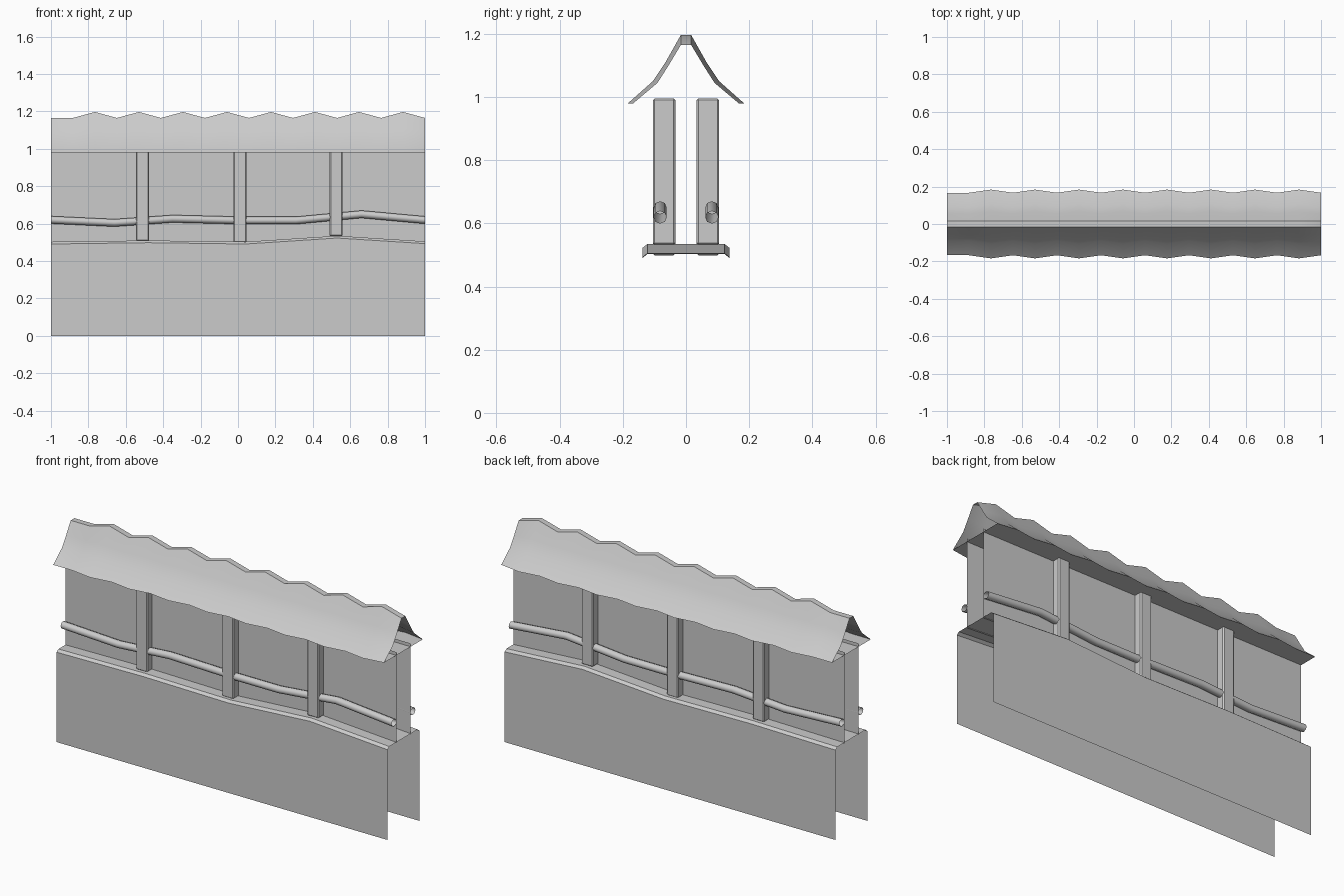
import bpy, bmesh, math
from mathutils import Vector

if "Cube" in bpy.data.objects:
    bpy.data.objects.remove(bpy.data.objects["Cube"])


def loft(name, sections, closed=False, smooth=0):
    """Skin a row of equal-length cross-sections; ends stay open."""
    bm = bmesh.new()
    rows = [[bm.verts.new(p) for p in s] for s in sections]
    n = len(rows[0])
    for a, b in zip(rows, rows[1:]):
        for i in range(n if closed else n - 1):
            j = (i + 1) % n
            bm.faces.new((a[i], b[i], b[j], a[j]))
    bmesh.ops.recalc_face_normals(bm, faces=bm.faces)
    # keep open sheets facing up / outward
    up = max(bm.faces, key=lambda f: f.calc_center_median().z)
    if up.normal.z < -0.01 or (abs(up.normal.z) <= 0.01 and up.normal.y > 0):
        bmesh.ops.reverse_faces(bm, faces=bm.faces)
    me = bpy.data.meshes.new(name)
    bm.to_mesh(me)
    bm.free()
    ob = bpy.data.objects.new(name, me)
    bpy.context.collection.objects.link(ob)
    if smooth:
        bpy.ops.object.select_all(action='DESELECT')
        ob.select_set(True)
        bpy.context.view_layer.objects.active = ob
        bpy.ops.object.shade_smooth_by_angle(angle=math.radians(smooth))
    return ob


pivot = bpy.data.objects.new("mirror_centre", None)
pivot.hide_render = True
bpy.context.collection.objects.link(pivot)


def mirror_y(ob):
    m = ob.modifiers.new("mirror", 'MIRROR')
    m.use_axis = (False, True, False)
    m.mirror_object = pivot
    m.use_mirror_merge = False


# Hollow wall base with chamfered, gently uneven top
base_line = [(-1, .503), (-.48, .51), (.04, .503), (.53, .535), (1, .505)]
loft("wall_base", [[(x, -.137, 0), (x, -.137, z - .012), (x, -.122, z),
                    (x, .122, z), (x, .137, z - .012), (x, .137, 0)]
                   for x, z in base_line])

# Plaster wall sheets, front and back
mirror_y(loft("upper_wall", [[(x, -.062, z - .005), (x, -.062, .998)]
                             for x, z in base_line]))

# Square posts
for x, z in ((-.51, .508), (.01, .5), (.525, .533)):
    bpy.ops.mesh.primitive_cube_add(size=1, location=(x, -.069, (z + .995) / 2))
    post = bpy.context.object
    post.name = "post"
    post.scale = (.07, .072, .997 - z)
    bpy.ops.object.transform_apply(location=False, rotation=False, scale=True)
    bev = post.modifiers.new("bevel", 'BEVEL')
    bev.width, bev.segments = .006, 1
    mirror_y(post)

# Wavy round rails
rail_path = [(-1, .62), (-.66, .604), (-.35, .626), (.02, .617),
             (.31, .617), (.66, .65), (1, .619)]
ring = [(math.cos(a), math.sin(a)) for a in (math.tau * i / 8 for i in range(8))]
mirror_y(loft("rail", [[(x, -.082 + .021 * c, z + .02 * s) for c, s in ring]
                       for x, z in rail_path], closed=True, smooth=60))

# Corrugated, flared roof with a closed underside and open ends
peak = [(.184, .98), (.105, 1.05), (.065, 1.11), (.016, 1.197)]
trough = [(.167, .98), (.09, 1.045), (.055, 1.1), (.016, 1.165)]
sections = []
for i in range(18):
    half = peak if i >= 2 and i % 2 == 0 else trough
    x = -1 + i * 2 / 17
    sections.append([(x, -y, z) for y, z in half] + [(x, y, z) for y, z in reversed(half)])
loft("roof", sections, closed=True, smooth=35)
